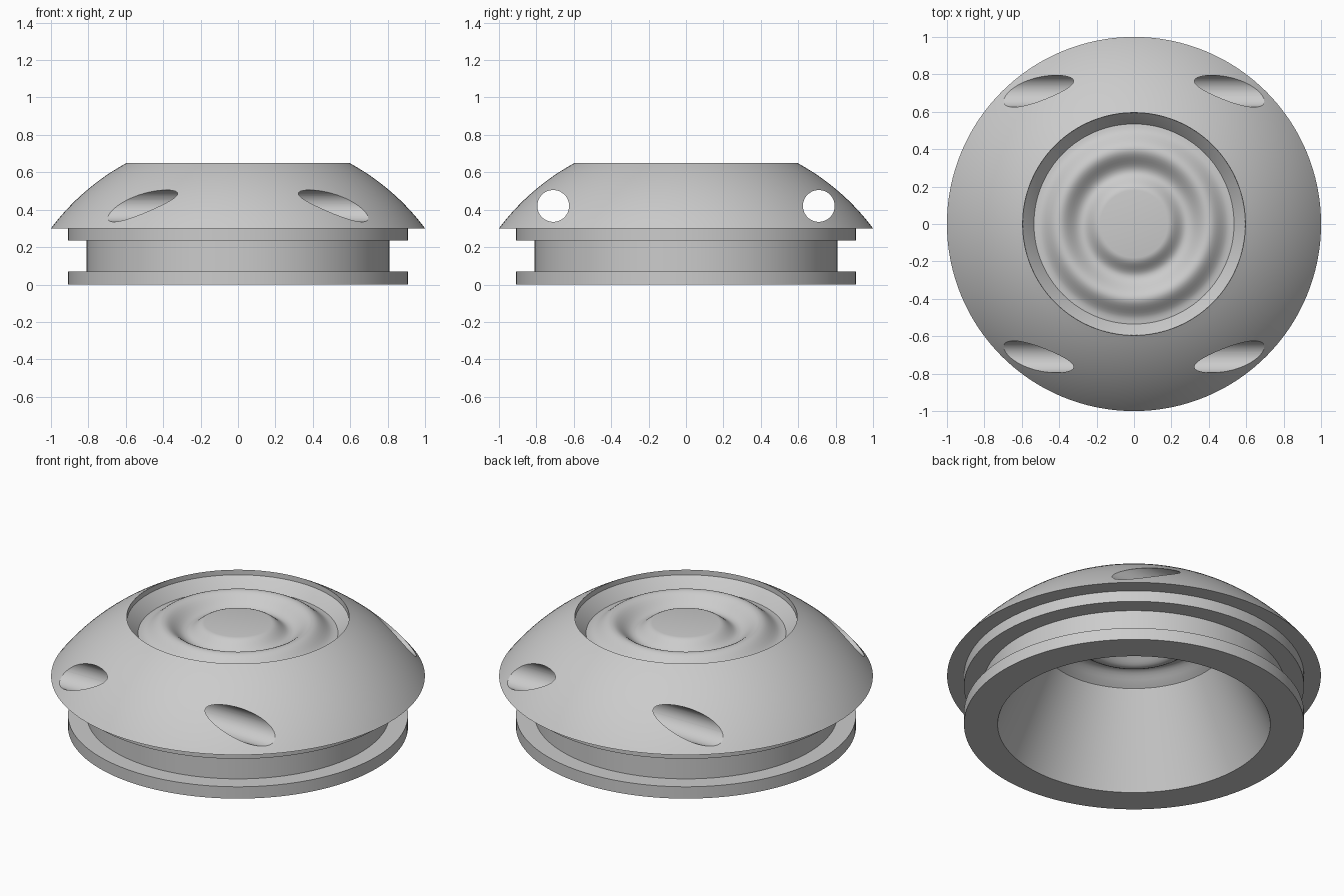
import bpy, bmesh, math

cube = bpy.data.objects.get("Cube")
if cube:
    bpy.data.objects.remove(cube, do_unlink=True)

gray = bpy.data.materials.new("plain gray")
gray.use_nodes = True
gray.diffuse_color = (0.6, 0.6, 0.6, 1)
gray.node_tree.nodes["Principled BSDF"].inputs["Base Color"].default_value = (0.6, 0.6, 0.6, 1)

SIDES = 128


def lathe(name, profile):
    """Spin a closed loop of (radius, height) points around z."""
    bm = bmesh.new()
    rings = []
    for r, z in profile:
        if r == 0:
            rings.append([bm.verts.new((0, 0, z))] * SIDES)
        else:
            rings.append([bm.verts.new((r * math.cos(a), r * math.sin(a), z))
                          for a in (math.tau * i / SIDES for i in range(SIDES))])
    for a, b in zip(rings, rings[1:] + rings[:1]):
        for i in range(SIDES):
            j = (i + 1) % SIDES
            corners = list(dict.fromkeys((a[i], a[j], b[j], b[i])))
            if len(corners) > 2:
                bm.faces.new(corners)
    bmesh.ops.recalc_face_normals(bm, faces=bm.faces)
    mesh = bpy.data.meshes.new(name)
    bm.to_mesh(mesh)
    bm.free()
    obj = bpy.data.objects.new(name, mesh)
    bpy.context.collection.objects.link(obj)
    mesh.materials.append(gray)
    return obj


def select(obj):
    bpy.ops.object.select_all(action="DESELECT")
    obj.select_set(True)
    bpy.context.view_layer.objects.active = obj


def ease(p, q, steps=8):
    """S-shaped run of points from p towards q."""
    return [(p[0] + (q[0] - p[0]) * t,
             p[1] + (q[1] - p[1]) * (1 - math.cos(math.pi * t)) / 2)
            for t in (i / steps for i in range(steps))]


# Housing: grooved base, spherical dome, recessed rim and tapered cavity
base = [(0.73, 0), (0.91, 0), (0.91, 0.07), (0.81, 0.07),
        (0.81, 0.235), (0.91, 0.235), (0.91, 0.3)]
center, ball = -0.448, 1.249
dome = []
for i in range(17):
    z = 0.3 + 0.35 * i / 16
    dome.append((math.sqrt(ball ** 2 - (z - center) ** 2), z))
rim = [(0.595, 0.62), (0.535, 0.555), (0.5, 0.505)]
housing = lathe("housing", base + dome + rim)

# Two straight bores run side to side, opening at four places on the dome
for side in (-1, 1):
    bpy.ops.mesh.primitive_cylinder_add(vertices=64, radius=0.085, depth=2.4,
                                        location=(0, side * 0.71, 0.42),
                                        rotation=(0, math.pi / 2, 0))
    cutter = bpy.context.object
    cutter.name = "bore_cutter"
    cutter.hide_render = True
    cutter.data.materials.append(gray)
    select(housing)
    cut = housing.modifiers.new("bore", "BOOLEAN")
    cut.operation = "DIFFERENCE"
    cut.solver = "EXACT"
    cut.object = cutter
    bpy.ops.object.modifier_apply(modifier=cut.name)
    bpy.data.objects.remove(cutter, do_unlink=True)

# Rippled centre: flat button, trough, crest and outer lip
waves = [(0.18, 0.615), (0.28, 0.56), (0.4, 0.625), (0.52, 0.557)]
top = [(0, 0.615)]
for p, q in zip(waves, waves[1:]):
    top += ease(p, q)
top += [waves[-1], (0.535, 0.555)]
under = [(min(r, 0.5), z - 0.05) for r, z in reversed(top)]
rippled_center = lathe("rippled_center", top + under)

for obj in (housing, rippled_center):
    select(obj)
    bpy.ops.object.shade_smooth_by_angle(angle=math.radians(25))
